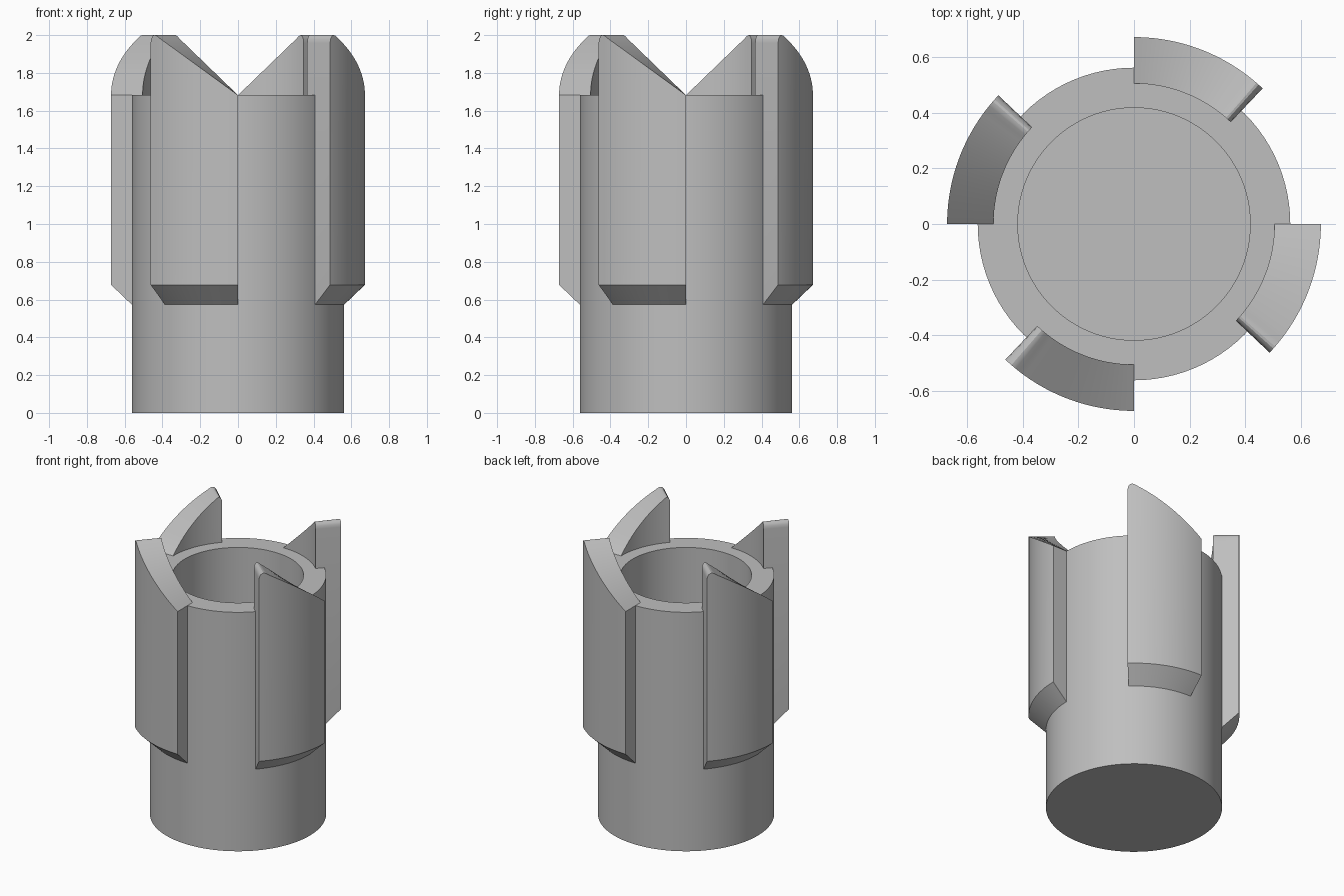
import bpy, bmesh
from math import sin, cos, pi, radians

if "Cube" in bpy.data.objects:
    bpy.data.objects.remove(bpy.data.objects["Cube"], do_unlink=True)

GREY = (0.52, 0.52, 0.52, 1)
steel = bpy.data.materials.new("plain grey")
steel.use_nodes = True
steel.diffuse_color = GREY
steel.node_tree.nodes["Principled BSDF"].inputs["Base Color"].default_value = GREY

BODY_R, BORE_R, BODY_TOP, FLOOR = 0.562, 0.418, 1.682, 0.56
JAW_IN, JAW_OUT = 0.505, 0.672
JAW_LOW, JAW_CHAMFER = 0.57, 0.678


def finish(bm, name):
    bmesh.ops.recalc_face_normals(bm, faces=bm.faces[:])
    mesh = bpy.data.meshes.new(name)
    bm.to_mesh(mesh)
    bm.free()
    mesh.materials.append(steel)
    obj = bpy.data.objects.new(name, mesh)
    bpy.context.collection.objects.link(obj)
    bpy.ops.object.select_all(action='DESELECT')
    obj.select_set(True)
    bpy.context.view_layer.objects.active = obj
    bpy.ops.object.shade_smooth_by_angle(angle=radians(25))
    return obj


def bridge(bm, a, b):
    n = len(a)
    for i in range(n):
        bm.faces.new((a[i], a[(i + 1) % n], b[(i + 1) % n], b[i]))


# Cup body: closed base, outer wall, flat rim and blind bore
bm = bmesh.new()
SEG = 96
rings = []
for r, z in ((BODY_R, 0), (BODY_R, BODY_TOP), (BORE_R, BODY_TOP), (BORE_R, FLOOR)):
    rings.append([bm.verts.new((r * cos(2 * pi * i / SEG), r * sin(2 * pi * i / SEG), z))
                  for i in range(SEG)])
for a, b in zip(rings, rings[1:]):
    bridge(bm, a, b)
bm.faces.new(rings[0])
bm.faces.new(rings[-1])
finish(bm, "cup_body")

# Jaw crest: a ramp along the sweep that ends in a rounded tip (degrees, height)
crest = [(t, BODY_TOP + 0.488 * sin(radians(t))) for t in range(0, 39, 2)]
crest += [(39.3, 1.993), (40.2, 1.998), (41, 2.0), (41.8, 1.998),
          (42.6, 1.99), (43.2, 1.978), (43.5, 1.958)]


def jaw(name, start):
    bm = bmesh.new()
    sections = []
    for t, top in crest:
        a = radians(start - t)
        section = ((JAW_IN, JAW_LOW), (BODY_R - 0.003, JAW_LOW), (JAW_OUT, JAW_CHAMFER),
                   (JAW_OUT, top), (JAW_IN, top))
        sections.append([bm.verts.new((r * cos(a), r * sin(a), z)) for r, z in section])
    for a, b in zip(sections, sections[1:]):
        bridge(bm, a, b)
    bm.faces.new(sections[0])
    bm.faces.new(sections[-1])
    finish(bm, name)


# Four ratchet jaws around the cup
for k, side in enumerate(("left", "back", "right", "front")):
    jaw(side + "_jaw", 90 * k)
